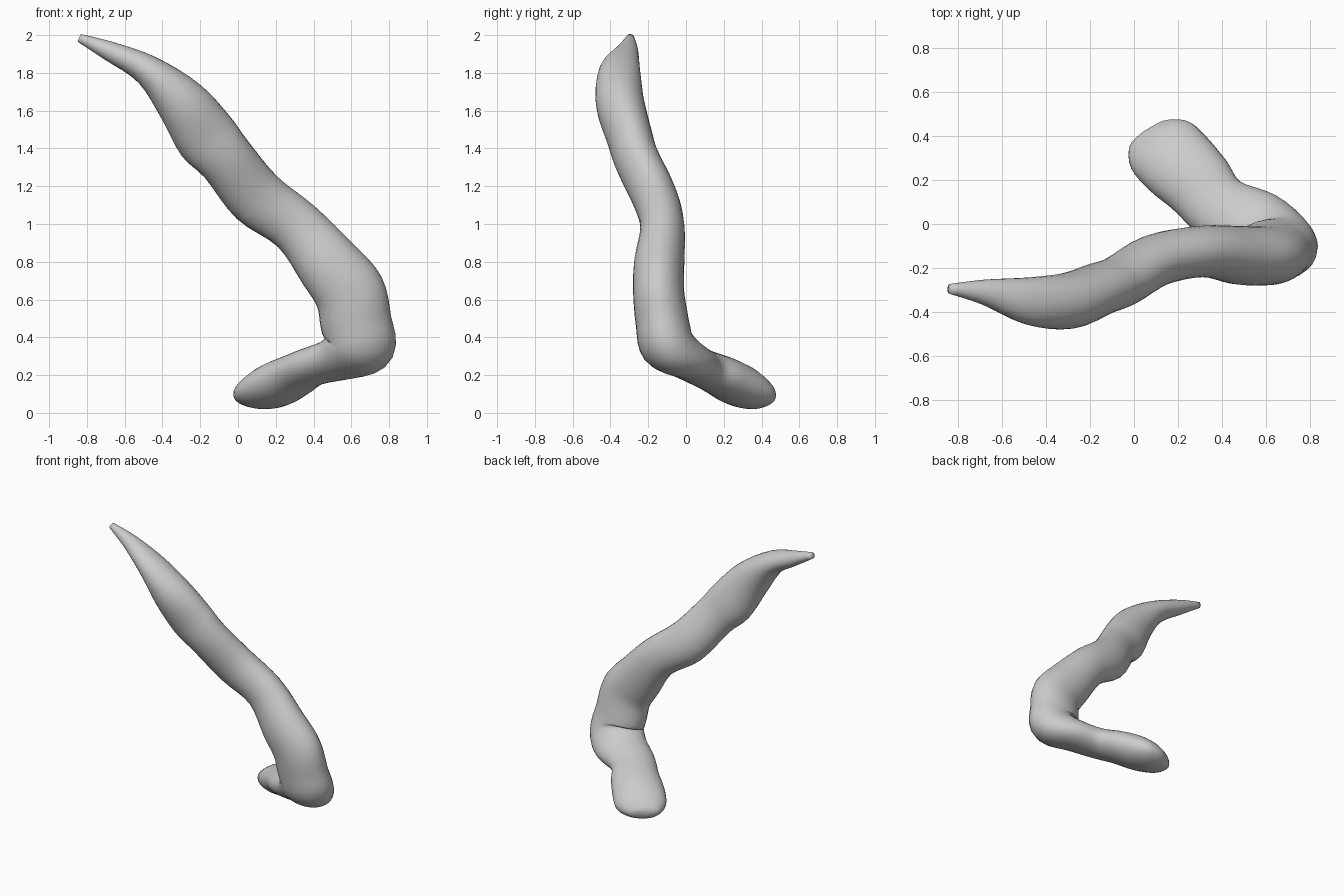
import bpy, bmesh, math
from mathutils import Vector

if "Cube" in bpy.data.objects:
    bpy.data.objects.remove(bpy.data.objects["Cube"])

# Cross-sections: centre x, y, z, half width, half depth, width direction group
UP, LOW, BEND, FOOT = (1, 0, 1), (1, 0, 0), (0.92, 0.3, 0), (0.86, 0.5, 0)
SECTIONS = [
    ((-0.84, -0.295, 1.985), 0.022, 0.022, UP),
    ((-0.68, -0.31, 1.915), 0.052, 0.058, UP),
    ((-0.48, -0.35, 1.815), 0.082, 0.108, UP),
    ((-0.30, -0.35, 1.645), 0.137, 0.128, UP),
    ((-0.17, -0.30, 1.465), 0.165, 0.120, UP),
    ((-0.06, -0.26, 1.34), 0.150, 0.118, UP),
    ((0.10, -0.165, 1.14), 0.155, 0.118, UP),
    ((0.31, -0.125, 0.985), 0.145, 0.117, UP),
    ((0.475, -0.142, 0.79), 0.170, 0.133, UP),
    ((0.59, -0.145, 0.64), 0.188, 0.135, LOW),
    ((0.625, -0.125, 0.475), 0.190, 0.142, LOW),
    ((0.645, -0.10, 0.36), 0.195, 0.148, LOW),
    ((0.545, -0.01, 0.29), 0.180, 0.110, BEND),
    ((0.39, 0.07, 0.245), 0.155, 0.100, FOOT),
    ((0.30, 0.175, 0.20), 0.165, 0.107, FOOT),
    ((0.205, 0.27, 0.15), 0.178, 0.112, FOOT),
    ((0.125, 0.355, 0.105), 0.172, 0.090, FOOT),
    ((0.09, 0.415, 0.085), 0.125, 0.055, FOOT),
    ((0.077, 0.437, 0.08), 0.06, 0.025, FOOT),
]
SIDES, STEPS = 28, 4


def smooth_chain(rows):
    """Catmull-Rom through rows of numbers."""
    pts = [Vector((*c, a, b, *h)) for c, a, b, h in rows]
    out, n = [], len(pts)
    for i in range(n - 1):
        p0, p1, p2, p3 = (pts[max(0, min(n - 1, i + k))] for k in (-1, 0, 1, 2))
        for s in range(STEPS):
            t = s / STEPS
            out.append(0.5 * (2 * p1 + (p2 - p0) * t
                              + (2 * p0 - 5 * p1 + 4 * p2 - p3) * t ** 2
                              + (3 * p1 - 3 * p2 + p3 - p0) * t ** 3))
    return out + [pts[-1]]


def loft(name, rows):
    rows = smooth_chain(rows)
    centres = [Vector(r[:3]) for r in rows]
    bm = bmesh.new()
    rings = []
    for i, r in enumerate(rows):
        # Average the direction over several steps so the bend stays clean
        tangent = (centres[min(i + 3, len(rows) - 1)] - centres[max(i - 3, 0)]).normalized()
        hint = Vector(r[5:8])
        wide = (hint - tangent * hint.dot(tangent)).normalized()
        deep = tangent.cross(wide)
        rings.append([bm.verts.new(centres[i]
                      + wide * r[3] * math.cos(2 * math.pi * k / SIDES)
                      + deep * r[4] * math.sin(2 * math.pi * k / SIDES))
                      for k in range(SIDES)])
    for lo, hi in zip(rings, rings[1:]):
        for k in range(SIDES):
            j = (k + 1) % SIDES
            bm.faces.new((lo[k], lo[j], hi[j], hi[k]))
    bm.faces.new(rings[0][::-1])
    bm.faces.new(rings[-1])
    # Soften pinching at the sharp bend
    for _ in range(2):
        bmesh.ops.smooth_vert(bm, verts=[v for ring in rings[40:56] for v in ring], factor=0.4,
                              use_axis_x=True, use_axis_y=True, use_axis_z=True)
    bmesh.ops.recalc_face_normals(bm, faces=bm.faces)
    mesh = bpy.data.meshes.new(name)
    bm.to_mesh(mesh)
    bm.free()
    mesh.shade_smooth()
    obj = bpy.data.objects.new(name, mesh)
    bpy.context.collection.objects.link(obj)
    return obj


# Bent, tapering limb with a flattened rounded end
loft("bent_tapered_limb", SECTIONS)
